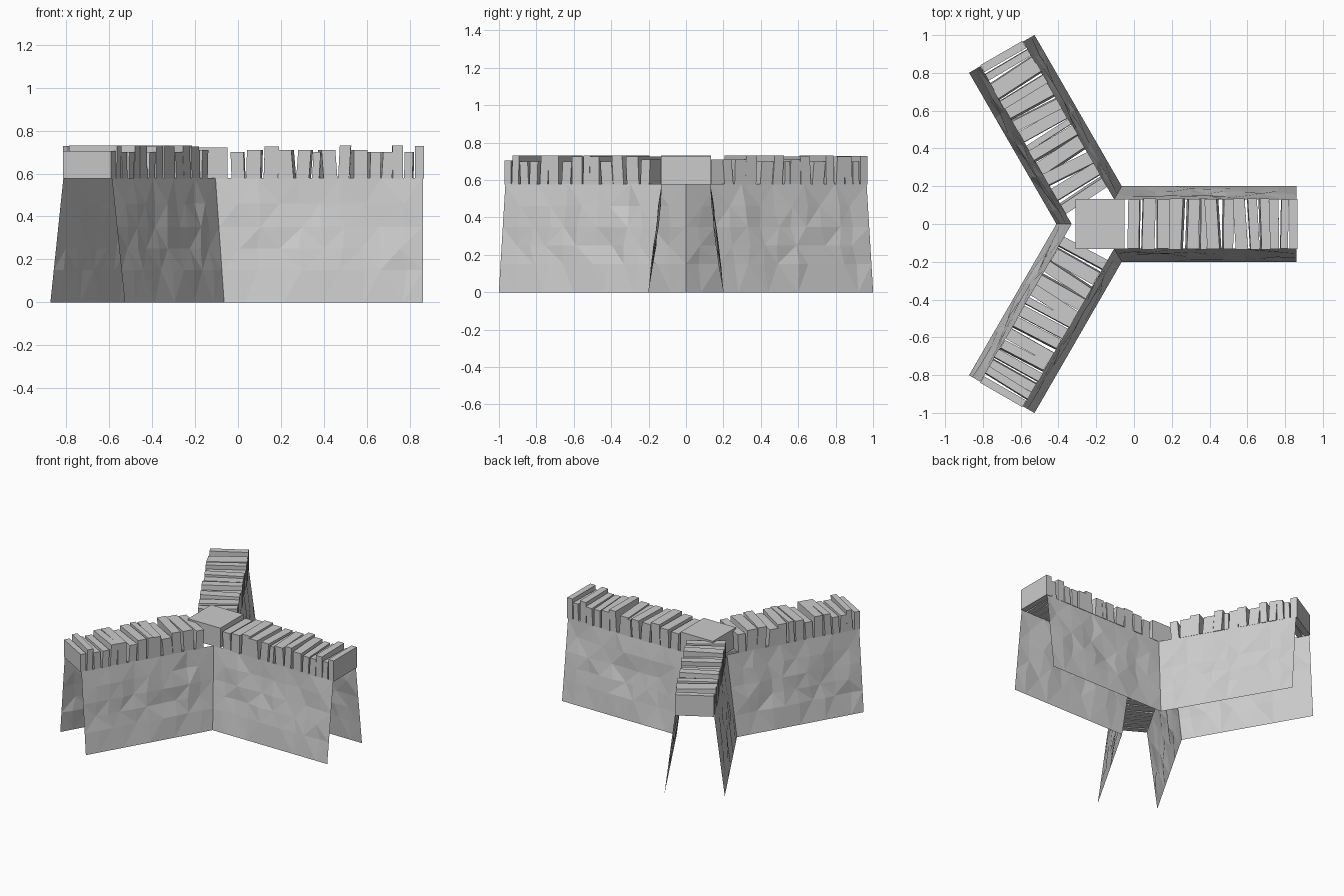
import bpy, bmesh, random
from math import radians, tan
from mathutils import Matrix, Vector

if "Cube" in bpy.data.objects:
    bpy.data.objects.remove(bpy.data.objects["Cube"])

random.seed(7)
CX = -0.18            # junction of the three arms
ARM = 1.04            # arm length from junction
LOW, HIGH = 0.20, 0.13  # half widths at ground and under the coping
WALL_H = 0.58
ANGLES = (0, 120, 240)


def arm_matrix(deg):
    return Matrix.Translation((CX, 0, 0)) @ Matrix.Rotation(radians(deg), 4, 'Z')


def finish(bm, name):
    me = bpy.data.meshes.new(name)
    bm.to_mesh(me)
    bm.free()
    ob = bpy.data.objects.new(name, me)
    bpy.context.collection.objects.link(ob)
    return ob


# Battered wall faces: rough open sheets, no ends or bottom
bm = bmesh.new()
rows = (0, 0.15, 0.25, 0.35, 0.46, WALL_H)
cols = 10
for deg in ANGLES:
    m = arm_matrix(deg)
    for side in (-1, 1):
        grid = []
        for j, z in enumerate(rows):
            w = LOW + (HIGH - LOW) * z / WALL_H
            start = w / tan(radians(60))
            line = []
            for i in range(cols + 1):
                inner = 0 < i < cols and 0 < j < len(rows) - 1
                dent = random.uniform(-0.006, 0.012) if inner else 0
                x = start + (ARM - start) * i / cols
                if inner:
                    x += random.uniform(-0.02, 0.02)
                line.append(bm.verts.new(m @ Vector((x, side * (w - dent), z))))
            grid.append(line)
        for j in range(len(rows) - 1):
            for i in range(cols):
                a, b = grid[j][i], grid[j][i + 1]
                c, d = grid[j + 1][i + 1], grid[j + 1][i]
                tris = ((a, b, c), (a, c, d)) if (i + j) % 2 else ((a, b, d), (b, c, d))
                for t in tris:
                    bm.faces.new(t if side < 0 else t[::-1])
bmesh.ops.remove_doubles(bm, verts=bm.verts, dist=0.0005)
finish(bm, "wall_faces")


def stone(bm, m, x0, x1, top, lean=0, skew=0, half=0.133):
    """Upright slab across the wall; lean tilts its top, skew turns it in plan."""
    verts = bmesh.ops.create_cube(bm, size=1)['verts']
    for v in verts:
        x = x0 if v.co.x < 0 else x1
        y = half if v.co.y > 0 else -half
        up = v.co.z > 0
        x += (lean if up else 0) + (skew if y > 0 else -skew)
        v.co = m @ Vector((x, y, top if up else WALL_H - 0.003))


# Coping stones along each arm (distances from the junction)
edges = (0.15, 0.215, 0.295, 0.37, 0.45, 0.52, 0.565, 0.64, 0.705, 0.78,
         0.84, 0.895, 0.95, 1.0, 1.045)
for deg, label in zip(ANGLES, ("right", "back", "front")):
    bm = bmesh.new()
    m = arm_matrix(deg)
    n = len(edges) - 1
    for i in range(n):
        last = i == n - 1
        gap = random.uniform(0.002, 0.007)
        top = random.choice((0.70, 0.71, 0.725, 0.73))
        if last:
            top = 0.705 if deg == 240 else 0.728
        stone(bm, m, edges[i] + gap, edges[i + 1] - (0 if last else gap), top,
              0 if last else random.uniform(-0.012, 0.012),
              0 if last else random.uniform(-0.009, 0.009),
              random.uniform(0.128, 0.136))
    finish(bm, label + "_coping_stones")

# Cap stone over the junction
bm = bmesh.new()
stone(bm, arm_matrix(0), -0.13, 0.13, 0.722)
finish(bm, "junction_cap_stone")
